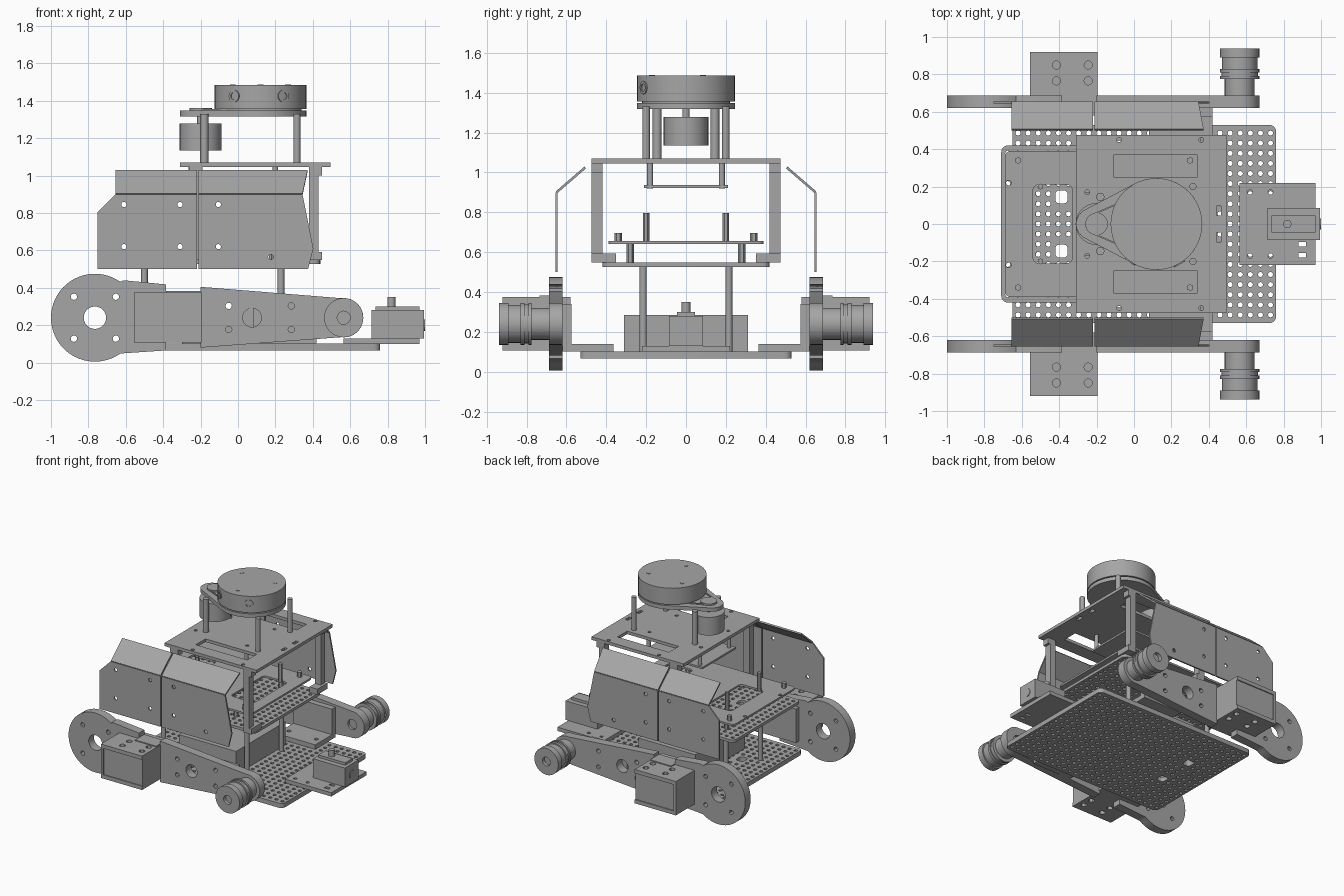
import bpy
import bmesh
from math import pi, cos, sin, radians, hypot
from mathutils import Matrix, Vector

if "Cube" in bpy.data.objects:
    bpy.data.objects.remove(bpy.data.objects["Cube"])

grey = bpy.data.materials.new("machined grey")
grey.use_nodes = True
grey.diffuse_color = (0.38, 0.38, 0.38, 1)
grey.node_tree.nodes["Principled BSDF"].inputs["Base Color"].default_value = grey.diffuse_color


def finish(name, mesh):
    mesh.materials.clear()
    mesh.materials.append(grey)
    mesh.shade_smooth()
    mesh.set_sharp_from_angle(angle=radians(30))
    obj = bpy.data.objects.new(name, mesh)
    bpy.context.collection.objects.link(obj)
    return obj


def from_bmesh(name, bm):
    bmesh.ops.recalc_face_normals(bm, faces=bm.faces)
    mesh = bpy.data.meshes.new(name)
    bm.to_mesh(mesh)
    bm.free()
    return finish(name, mesh)


def box(name, x, y, z):
    """Box from three (low, high) ranges."""
    bm = bmesh.new()
    bmesh.ops.create_cube(bm, size=1)
    for v in bm.verts:
        v.co = [(a + b) / 2 + c * (b - a) for (a, b), c in zip((x, y, z), v.co)]
    return from_bmesh(name, bm)


def rod(name, x, y, z0, z1, r, sides=16):
    bm = bmesh.new()
    bmesh.ops.create_cone(bm, cap_ends=True, segments=sides, radius1=r, radius2=r,
                          depth=z1 - z0, matrix=Matrix.Translation((x, y, (z0 + z1) / 2)))
    return from_bmesh(name, bm)


def arc(x, y, r, a0=0, a1=360, n=16):
    return [(x + r * cos(radians(a0 + (a1 - a0) * i / n)),
             y + r * sin(radians(a0 + (a1 - a0) * i / n))) for i in range(n + 1)]


def circle(x, y, r, n=12):
    return arc(x, y, r, n=n)[:-1]


def rect(x0, x1, y0, y1, r=0.0):
    if not r:
        return [(x0, y0), (x1, y0), (x1, y1), (x0, y1)]
    return (arc(x0 + r, y0 + r, r, 180, 270, 4) + arc(x1 - r, y0 + r, r, 270, 360, 4)
            + arc(x1 - r, y1 - r, r, 0, 90, 4) + arc(x0 + r, y1 - r, r, 90, 180, 4))


def plate(name, outline, holes, thick, origin, u=(1, 0, 0), v=(0, 1, 0)):
    """Filled outline with holes, centred on the plane through origin along u and v."""
    curve = bpy.data.curves.new(name, "CURVE")
    curve.dimensions = "2D"
    curve.fill_mode = "BOTH"
    curve.extrude = thick / 2
    for loop in [outline] + holes:
        spline = curve.splines.new("POLY")
        spline.points.add(len(loop) - 1)
        for p, (a, b) in zip(spline.points, loop):
            p.co = (a, b, 0, 1)
        spline.use_cyclic_u = True
    temp = bpy.data.objects.new(name + " outline", curve)
    bpy.context.collection.objects.link(temp)
    graph = bpy.context.evaluated_depsgraph_get()
    mesh = bpy.data.meshes.new_from_object(temp.evaluated_get(graph))
    bpy.data.objects.remove(temp)
    u, v = Vector(u).normalized(), Vector(v).normalized()
    frame = Matrix((u, v, u.cross(v))).transposed().to_4x4()
    mesh.transform(Matrix.Translation(origin) @ frame)
    mesh.name = name
    return finish(name, mesh)


def upright(name, outline, holes, y0, y1):
    return plate(name, outline, holes, abs(y1 - y0), (0, (y0 + y1) / 2, 0), v=(0, 0, 1))


def perforated(name, x0, x1, y0, y1, z, thick):
    """Rounded deck with a regular hole grid and two slots."""
    step = 0.054
    slots = [rect(-0.42, -0.355, s * 0.145 - 0.035, s * 0.145 + 0.035, 0.02) for s in (-1, 1)]
    nx, ny = int((x1 - x0 - 0.04) / step), int((y1 - y0 - 0.04) / step)
    holes = []
    for i in range(nx + 1):
        for j in range(ny + 1):
            x = (x0 + x1) / 2 + (i - nx / 2) * step
            y = (y0 + y1) / 2 + (j - ny / 2) * step
            if abs(x + 0.3875) > 0.052 or abs(abs(y) - 0.145) > 0.052:
                holes.append(circle(x, y, 0.014, 8))
    plate(name, rect(x0, x1, y0, y1, 0.035), holes + slots, thick, (0, 0, z))


# Decks
perforated("base_deck", -0.65, 0.76, -0.53, 0.53, 0.083, 0.036)
perforated("middle_deck", -0.71, 0.44, -0.42, 0.42, 0.537, 0.022)
deck_holes = [circle(x, s * y, 0.014) for s in (-1, 1) for x, y in ((-0.62, 0.34), (-0.67, 0.22))]
windows = [rect(x, x + 0.21, -0.21, 0.21, 0.03) for x in (-0.54, 0.08)]
plate("electronics_deck", rect(-0.69, 0.38, -0.39, 0.39, 0.03), deck_holes + windows, 0.015,
      (0, 0, 0.648))
slots = [rect(-0.11, 0.34, 0.25, 0.37), rect(-0.11, 0.34, -0.37, -0.25)]
top_holes = [circle(x, s * y, 0.013) for s in (-1, 1)
             for x, y in ((-0.25, 0.17), (-0.08, 0.45), (0.36, 0.45), (0.2, 0.17))]
top_holes += [rect(0.44, 0.465, s * 0.07 - 0.025, s * 0.07 + 0.025) for s in (-1, 1)]
plate("top_deck", rect(-0.31, 0.495, -0.475, 0.475), slots + top_holes, 0.024, (0, 0, 1.057))
plate("hanging_tray", rect(-0.29, 0.22, -0.21, 0.21), [], 0.015, (0, 0, 0.928))

# Posts, corner columns and their feet
for s in (-1, 1):
    for x in (-0.5, 0.23):
        rod("lower_post", x, s * 0.215, 0.09, 0.54, 0.018)
        rod("tall_standoff", x, s * 0.2, 0.65, 0.795, 0.016, 6)
        rod("deck_spacer", x - 0.05, s * 0.28, 0.54, 0.65, 0.018, 6)
    for x in (-0.62, 0.3):
        rod("short_standoff", x, s * 0.34, 0.65, 0.695, 0.018, 6)
    for x in (-0.25, 0.2):
        rod("tray_post", x, s * 0.18, 0.92, 1.05, 0.015)
    rod("rear_sensor_post", -0.18, s * 0.145, 1.06, 1.33, 0.022)
    rod("front_sensor_post", 0.315, s * 0.2, 1.06, 1.33, 0.019)
    for x in (-0.26, 0.38):
        ya, yb = sorted((s * 0.42, s * 0.475))
        box("corner_column", (x, x + 0.05), (ya, yb), (0.548, 1.046))
        fa, fb = sorted((s * 0.35, s * 0.475))
        box("column_foot", (x, x + 0.07), (fa, fb), (0.548, 0.592))
        box("column_head", (x, x + 0.07), (ya, yb), (1.0, 1.046))

# Spinning scanner with its motor
tip, ring, tip_r, ring_r = -0.225, 0.12, 0.085, 0.245
lean = 90 + 27
plate("scanner_base", arc(ring, 0, ring_r, -lean, lean, 32) + arc(tip, 0, tip_r, lean, 360 - lean, 12),
      [circle(-0.2, 0, 0.03)], 0.03, (0, 0, 1.332))
rod("scanner_drum", ring, 0, 1.355, 1.485, ring_r, 48)
rod("scanner_neck", ring, 0, 1.34, 1.36, 0.22, 48)
rod("drive_pulley", -0.2, 0, 1.345, 1.36, 0.06, 24)
rod("scanner_motor", -0.2, 0, 1.135, 1.278, 0.112, 32)
rod("motor_shaft", -0.2, 0, 1.27, 1.33, 0.018)
for s in (-1, 1):
    length = hypot(ring - tip, 0.15)
    plate("drive_belt", rect(0, length, -0.004, 0.004), [], 0.008,
          (-0.21, s * 0.055, 1.353), u=(ring - tip, s * 0.15, 0), v=(-s * 0.15, ring - tip, 0))
for a in (-125, -60):
    d = Vector((cos(radians(a)), sin(radians(a)), 0))
    plate("scanner_lens", circle(0, 0, 0.033, 16), [circle(0, 0, 0.02)], 0.009,
          Vector((ring, 0, 1.425)) + d * ring_r, u=(-d.y, d.x, 0), v=(0, 0, 1))
for a in (30, 150, 270):
    rod("drum_screw", ring + 0.17 * cos(radians(a)), 0.17 * sin(radians(a)), 1.484, 1.488, 0.015)

# Core battery case
box("battery_case", (-0.3, 0.2), (-0.31, 0.31), (0.1, 0.285))

# Front camera on its mounting plate
mount_holes = [circle(x, s * 0.17, 0.013) for x in (0.62, 0.73) for s in (-1, 1)]
mount_holes += [rect(0.88, 0.92, y, y + 0.025) for y in (-0.12, -0.18)]
plate("camera_mount", rect(0.565, 0.97, -0.22, 0.22), mount_holes, 0.03, (0, 0, 0.115))
box("camera_body", (0.715, 0.995), (-0.085, 0.085), (0.13, 0.28))
box("camera_cap", (0.735, 0.97), (-0.045, 0.045), (0.28, 0.3))
rod("camera_knob", 0.82, 0, 0.29, 0.35, 0.022)
upright("camera_lens", circle(0.0, 0.2, 0.03), [], -0.004, 0.004).matrix_world = \
    Matrix.Translation((0.995, 0, 0)) @ Matrix.Rotation(pi / 2, 4, "Z")

# Mirrored side assemblies
rear_arm = (arc(-0.765, 0.24, 0.235, 55, 305, 40)
            + [(-0.61, 0.05), (-0.385, 0.065), (-0.385, 0.418), (-0.61, 0.44)])
rear_holes = [circle(-0.765, 0.24, 0.06, 24)]
rear_holes += [circle(-0.765 + a, 0.24 + b, 0.017) for a in (-0.112, 0.112) for b in (-0.112, 0.112)]
front_arm = [(-0.2, 0.405), (-0.2, 0.08)] + arc(0.565, 0.24, 0.105, -97, 97, 24)
front_holes = [circle(0.075, 0.24, 0.05, 24), circle(0.565, 0.24, 0.04, 16)]
front_holes += [circle(x, 0.24 + b, 0.017) for x in (-0.05, 0.285) for b in (-0.063, 0.063)]
rear_panel = [(-0.75, 0.5), (-0.22, 0.5), (-0.22, 0.9), (-0.655, 0.9), (-0.75, 0.805)]
front_panel = [(-0.21, 0.5), (0.375, 0.5), (0.403, 0.61), (0.345, 0.9), (-0.21, 0.9)]
panel_holes = [circle(x, z, 0.014) for x in (-0.61, -0.31) for z in (0.62, 0.845)]
front_panel_holes = [circle(-0.105, z, 0.014) for z in (0.62, 0.845)] + [circle(0.175, 0.565, 0.014)]
# Roller steps as (inner, outer, radius) along the axle
roller = [(0.685, 0.775, 0.08), (0.775, 0.79, 0.105), (0.79, 0.81, 0.098), (0.81, 0.83, 0.105),
          (0.83, 0.89, 0.095), (0.89, 0.938, 0.105)]

for s in (-1, 1):
    def span(a, b):
        return tuple(sorted((s * a, s * b)))

    # Arms
    upright("rear_arm", rear_arm, rear_holes, *span(0.62, 0.688))
    upright("front_arm", front_arm, front_holes, *span(0.62, 0.688))

    # Bent guard panels
    upright("rear_guard", rear_panel, panel_holes, *span(0.644, 0.656))
    upright("front_guard", front_panel, front_panel_holes, *span(0.644, 0.656))
    rise = hypot(0.145, 0.125)
    for name, lip in (("rear_guard_lip", rect(-0.655, -0.22, 0, rise)),
                      ("front_guard_lip", [(-0.21, 0), (0.345, 0), (0.372, rise), (-0.21, rise)])):
        plate(name, lip, [], 0.012, (0, s * 0.65, 0.9), v=(0, -s * 0.145, 0.125))

    # Drive motor case on a drilled tray
    tray = [circle(x, s * y, 0.022) for x in (-0.415, -0.245) for y in (0.765, 0.85)]
    for z, name in ((0.122, "motor_tray"), (0.36, "motor_lid")):
        plate(name, rect(-0.555, -0.195, *span(0.58, 0.92)), tray, 0.03, (0, 0, z))
    box("motor_body", (-0.535, -0.195), span(0.58, 0.912), (0.135, 0.347))
    box("motor_end_wall", (-0.555, -0.535), span(0.58, 0.92), (0.11, 0.37))
    box("motor_clamp", (-0.385, -0.2), span(0.62, 0.735), (0.365, 0.382))

    # Inner bracket joining the arm to the base
    feet = [circle(x, s * 0.45, 0.015) for x in (0.13, 0.37)]
    plate("arm_bracket", rect(0.08, 0.42, *span(0.365, 0.62)), feet, 0.036, (0, 0, 0.12))
    box("arm_bracket_wall", (0.08, 0.42), span(0.575, 0.62), (0.11, 0.34))

    # Grooved roller with an open bore
    for a, b, r in roller:
        upright("roller_ring", circle(0.565, 0.24, r, 32), [circle(0.565, 0.24, 0.035, 16)], *span(a, b))
    upright("roller_hub", circle(0.565, 0.24, 0.04, 16), [], *span(0.64, 0.91))
